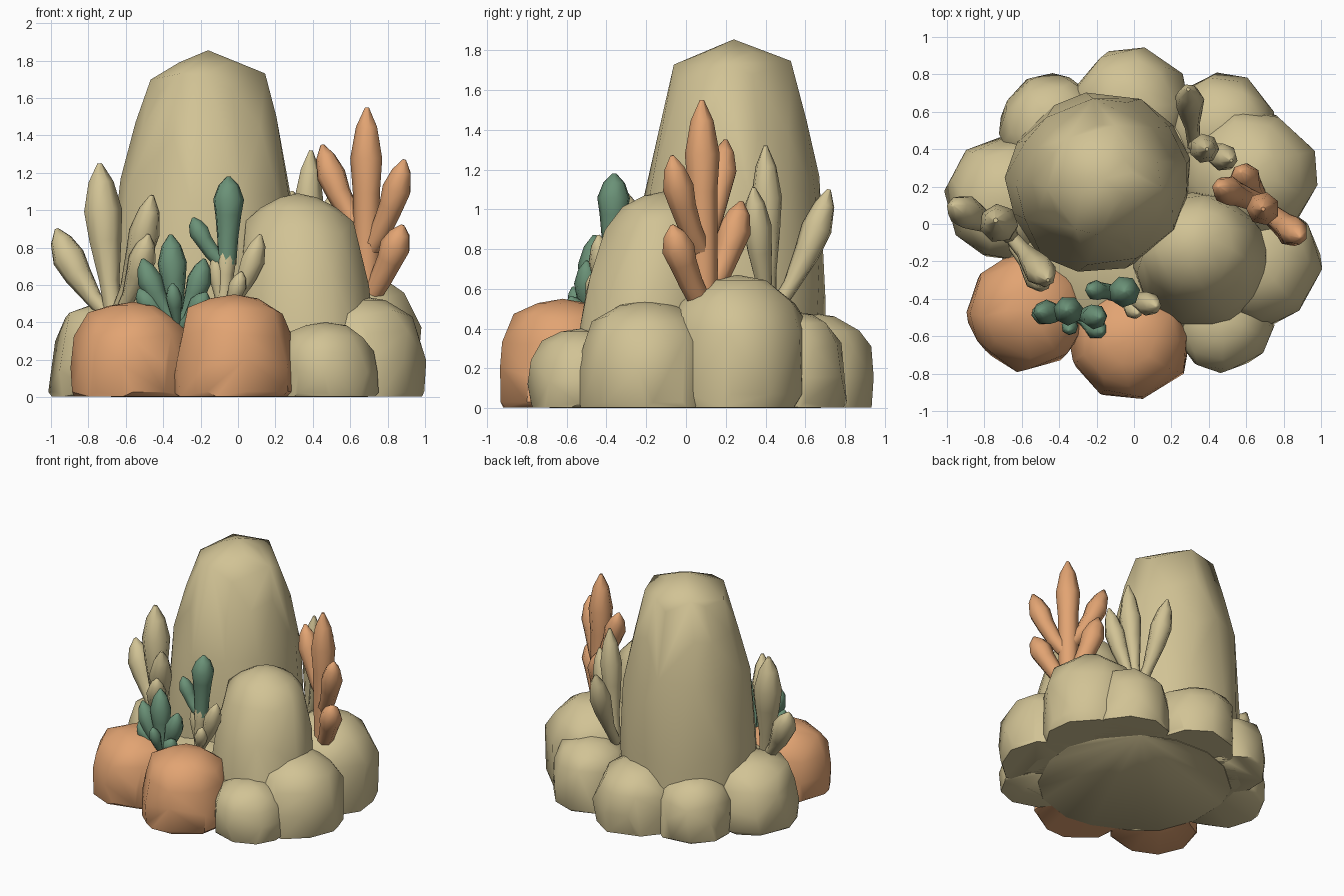
import bpy, bmesh, math, random
from mathutils import Vector

random.seed(11)
cube = bpy.data.objects.get("Cube")
if cube:
    bpy.data.objects.remove(cube, do_unlink=True)


def material(name, rgb):
    m = bpy.data.materials.new(name)
    m.use_nodes = True
    m.diffuse_color = (*rgb, 1)
    m.node_tree.nodes["Principled BSDF"].inputs["Base Color"].default_value = (*rgb, 1)
    return m


SAND = material("sand stone", (0.64, 0.545, 0.30))
ORANGE = material("orange coral", (0.76, 0.37, 0.17))
GREEN = material("sea green", (0.145, 0.285, 0.185))


def finish(name, bm, mats, angle):
    bmesh.ops.recalc_face_normals(bm, faces=bm.faces)
    mesh = bpy.data.meshes.new(name)
    bm.to_mesh(mesh)
    bm.free()
    ob = bpy.data.objects.new(name, mesh)
    bpy.context.collection.objects.link(ob)
    for m in mats:
        mesh.materials.append(m)
    bpy.ops.object.select_all(action='DESELECT')
    ob.select_set(True)
    bpy.context.view_layer.objects.active = ob
    bpy.ops.object.shade_smooth_by_angle(angle=math.radians(angle))


# Boulder profile: (radius factor, height factor)
BOULDER = [(0.97, 0), (1, 0.05), (1.01, 0.33), (0.95, 0.62), (0.78, 0.84), (0.4, 0.96), (0, 1)]


def rock(name, x, y, rx, ry, h, mat=SAND, profile=BOULDER, lean=(0, 0), sides=9, rough=0.05, base=0.003):
    """Faceted stone: the convex hull of jittered rings."""
    bm = bmesh.new()
    turn = random.random()
    for r, t in profile:
        count = sides if r else 1
        spin = random.uniform(-0.2, 0.2)
        for i in range(count):
            a = math.tau * (i + turn + spin + random.uniform(-0.2, 0.2)) / sides
            k = r * (1 + random.uniform(-rough, rough))
            dz = random.uniform(-0.05, 0.05) * h if 0.1 < t < 0.9 else 0
            bm.verts.new((x + lean[0] * t + rx * k * math.cos(a),
                          y + lean[1] * t + ry * k * math.sin(a),
                          base + t * (h - base) + dz))
    hull = bmesh.ops.convex_hull(bm, input=bm.verts)
    bmesh.ops.delete(bm, geom=[v for v in hull["geom_interior"] if isinstance(v, bmesh.types.BMVert)],
                     context='VERTS')
    finish(name, bm, [mat], 42)


# Large central stones
TALL = [(1, 0), (1.02, 0.3), (0.95, 0.58), (0.79, 0.77), (0.62, 0.895), (0.31, 0.965), (0, 1)]
rock("tall_rock", -0.19, 0.21, 0.49, 0.475, 1.855, profile=TALL, lean=(0.03, 0.03), sides=13, rough=0.025)
MEDIUM = [(1, 0), (1.01, 0.36), (0.95, 0.56), (0.79, 0.82), (0.56, 0.93), (0.28, 0.98), (0, 1)]
rock("medium_rock", 0.38, -0.23, 0.365, 0.36, 1.09, profile=MEDIUM, lean=(-0.06, 0.12), sides=11, rough=0.03)
rock("core_rock", 0, 0, 0.72, 0.7, 0.46, sides=16, rough=0.02, base=0)

# Ring of boulders around the foot
rock("orange_boulder_left", -0.56, -0.46, 0.32, 0.32, 0.51, ORANGE)
rock("orange_boulder_front", -0.02, -0.62, 0.325, 0.32, 0.55, ORANGE)
rock("front_right_boulder", 0.47, -0.53, 0.27, 0.26, 0.4)
rock("right_boulder", 0.66, -0.2, 0.34, 0.34, 0.54)
HIGH = [(0.9, 0), (0.95, 0.1), (1.01, 0.6), (0.83, 0.82), (0.42, 0.96), (0, 1)]
rock("high_right_boulder", 0.62, 0.26, 0.36, 0.36, 0.67, profile=HIGH)
rock("back_right_boulder", 0.47, 0.52, 0.29, 0.28, 0.49)
rock("back_boulder", -0.02, 0.62, 0.32, 0.32, 0.48)
rock("back_left_boulder", -0.44, 0.52, 0.28, 0.28, 0.44)
rock("left_boulder", -0.67, 0.14, 0.33, 0.33, 0.51)


def branch(bm, start, tip, r, rise=0.4, slim=0.45, mat=0):
    """Club-shaped frond bending outward then up to a point."""
    p0, p2 = Vector(start), Vector(tip)
    d = p2 - p0
    p1 = p0 + Vector((d.x * 0.65, d.y * 0.65, d.z * rise))
    side = Vector((d.y, -d.x, 0)).normalized()
    rings = []
    for t, k in [(0, slim), (0.3, slim + 0.08), (0.56, 0.84), (0.74, 1), (0.9, 0.66), (1, 0.12)]:
        p = p0 * (1 - t) ** 2 + p1 * 2 * t * (1 - t) + p2 * t * t
        tan = ((p1 - p0) * (1 - t) + (p2 - p1) * t).normalized()
        u = (side - tan * side.dot(tan)).normalized()
        v = tan.cross(u)
        rings.append([bm.verts.new(p + r * k * (u * math.cos(a) + v * math.sin(a)))
                      for a in (math.tau * i / 7 for i in range(7))])
    faces = [bm.faces.new(rings[0]), bm.faces.new(rings[-1])]
    for a, b in zip(rings, rings[1:]):
        for i in range(7):
            j = (i + 1) % 7
            faces.append(bm.faces.new((a[i], a[j], b[j], b[i])))
    for f in faces:
        f.material_index = mat


def coral(name, mats, branches):
    bm = bmesh.new()
    for b in branches:
        branch(bm, *b)
    finish(name, bm, mats, 62)


# Sand-coloured coral on the right-hand side of the model
root = (-0.66, -0.06, 0.4)
coral("side_coral", [SAND], [
    (root, (-0.74, 0.02, 1.25), 0.105),
    (root, (-0.97, 0.1, 0.9), 0.09),
    (root, (-0.46, -0.3, 1.08), 0.085),
    ((-0.64, -0.12, 0.42), (-0.48, -0.33, 0.87), 0.075)])

# Sand-coloured coral behind
root = (0.32, 0.42, 0.45)
coral("back_coral", [SAND], [
    (root, (0.39, 0.4, 1.32), 0.08),
    (root, (0.29, 0.72, 1.1), 0.08),
    (root, (0.52, 0.34, 1.11), 0.075)])

# Tall orange coral
coral("orange_coral", [ORANGE], [
    ((0.69, 0.09, 0.5), (0.69, 0.08, 1.55), 0.09, 0.5, 0.75),
    ((0.69, 0.1, 0.85), (0.45, 0.2, 1.35), 0.08, 0.35, 0.65),
    ((0.7, 0.08, 0.78), (0.89, -0.07, 1.27), 0.08, 0.35, 0.65),
    ((0.7, 0.08, 0.52), (0.88, -0.07, 0.92), 0.085, 0.45, 0.65),
    ((0.68, 0.1, 0.55), (0.57, 0.28, 1.04), 0.085, 0.4, 0.65)])

# Low green plant between the orange boulders
root = (-0.32, -0.48, 0.36)
coral("green_plant", [GREEN], [(root, tip, r) for tip, r in [
    ((-0.36, -0.46, 0.87), 0.08), ((-0.51, -0.47, 0.74), 0.068),
    ((-0.18, -0.5, 0.74), 0.068), ((-0.53, -0.48, 0.58), 0.06),
    ((-0.17, -0.58, 0.56), 0.06), ((-0.35, -0.57, 0.61), 0.045)]])

# Sand stems with green tips
root = (-0.08, -0.38, 0.42)
coral("green_tipped_coral", [SAND, GREEN], [
    (root, (-0.06, -0.37, 0.84), 0.055, 0.5, 0.7),
    (root, (-0.12, -0.37, 0.78), 0.045),
    (root, (0.12, -0.44, 0.87), 0.065),
    (root, (0.02, -0.48, 0.67), 0.05),
    ((-0.06, -0.37, 0.71), (-0.05, -0.36, 1.18), 0.085, 0.5, 0.6, 1),
    ((-0.08, -0.37, 0.71), (-0.24, -0.35, 0.96), 0.055, 0.4, 0.7, 1)])
